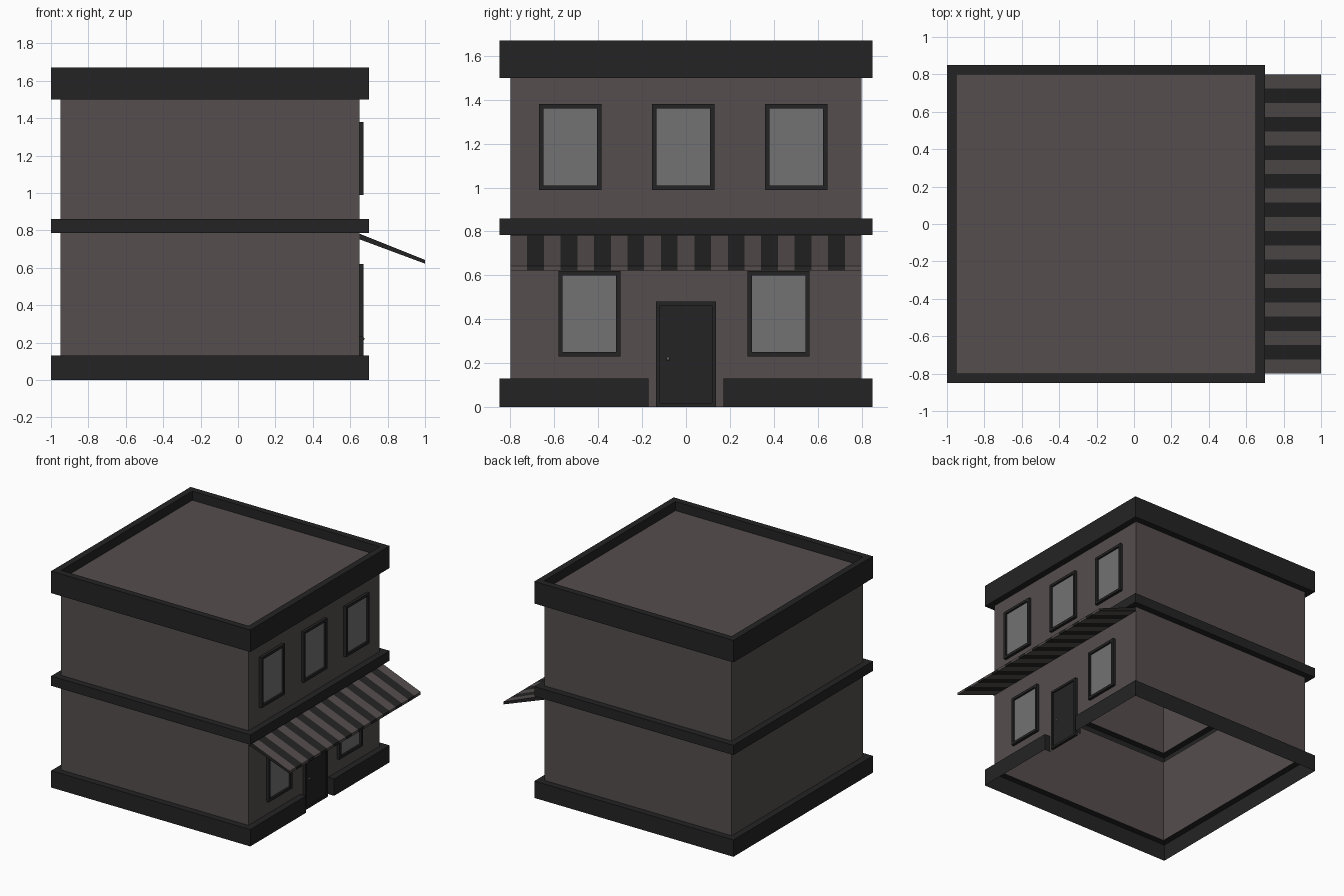
import bpy, bmesh
from mathutils import Matrix

if "Cube" in bpy.data.objects:
    bpy.data.objects.remove(bpy.data.objects["Cube"])

X0, X1, Y, OUT = -0.95, 0.65, 0.80, 0.05   # wall footprint and trim overhang
GAP = 0.172                                # half width of the doorway gap


def material(name, rgb):
    m = bpy.data.materials.new(name)
    m.diffuse_color = (*rgb, 1)
    m.use_nodes = True
    m.node_tree.nodes["Principled BSDF"].inputs["Base Color"].default_value = m.diffuse_color
    return m


WALL = material("wall_paint", (0.09, 0.076, 0.074))
DARK = material("dark_trim", (0.018, 0.0175, 0.018))
GLASS = material("window_glass", (0.17, 0.17, 0.17))


def finish(name, bm, *mats):
    me = bpy.data.meshes.new(name)
    bm.to_mesh(me)
    bm.free()
    for m in mats:
        me.materials.append(m)
    ob = bpy.data.objects.new(name, me)
    bpy.context.collection.objects.link(ob)
    return ob


def skin(bm, rings, closed=True):
    """Join successive rings of points with quads."""
    rows = [[bm.verts.new(p) for p in r] for r in rings]
    for a, b in zip(rows, rows[1:]):
        n = len(a)
        for i in range(n if closed else n - 1):
            j = (i + 1) % n
            bm.faces.new((a[i], a[j], b[j], b[i]))
    return rows


def ring(off, z):
    return [(X1 + off, -Y - off, z), (X1 + off, Y + off, z),
            (X0 - off, Y + off, z), (X0 - off, -Y - off, z)]


def shell(name, profile, mat, cap=False):
    bm = bmesh.new()
    rows = skin(bm, [ring(o, z) for o, z in profile])
    if cap:
        bm.faces.new(rows[-1])
    return finish(name, bm, mat)


def box(bm, lo, hi):
    size = [b - a for a, b in zip(lo, hi)]
    mid = [(a + b) / 2 for a, b in zip(lo, hi)]
    bmesh.ops.create_cube(bm, size=1, matrix=Matrix.Translation(mid) @ Matrix.Diagonal((*size, 1)))


# Hollow shell: thin walls with projecting bands, open underneath
shell("lower_walls", [(0, 0.13), (0, 0.785)], WALL)
shell("middle_band", [(0, 0.785), (OUT, 0.785), (OUT, 0.86), (0, 0.86)], DARK)
shell("upper_walls", [(0, 0.86), (0, 1.50)], WALL)
shell("parapet", [(0, 1.50), (OUT, 1.50), (OUT, 1.67), (0, 1.67), (0, 1.60)], DARK)
shell("roof", [(0, 1.60)], WALL, cap=True)


# Base band, interrupted at the doorway
def base_path(off, z):
    c = ring(off, z)
    return [(X1 + off, GAP, z), *c[1:], c[0], (X1 + off, -GAP, z)]


bm = bmesh.new()
ends = lambda z: [(X1, GAP, z), *base_path(OUT, z), (X1, -GAP, z)]
skin(bm, [ends(0), ends(0.13)], closed=False)
skin(bm, [base_path(OUT, 0.13), base_path(0, 0.13)], closed=False)
bmesh.ops.remove_doubles(bm, verts=bm.verts, dist=1e-4)
finish("base_band", bm, DARK)

# Wall behind the door
bm = bmesh.new()
skin(bm, [[(X1, -GAP, z), (X1, GAP, z)] for z in (0, 0.13)], closed=False)
finish("doorway_wall", bm, WALL)


# Windows: square frame with recessed pane
def rect(x, y, z, hw, hh):
    return [(x, y - hw, z - hh), (x, y + hw, z - hh), (x, y + hw, z + hh), (x, y - hw, z + hh)]


def window(name, y, z, hw=0.142, hh=0.195, t=0.02):
    bm = bmesh.new()
    rows = skin(bm, [rect(X1, y, z, hw, hh), rect(X1 + 0.022, y, z, hw, hh),
                     rect(X1 + 0.022, y, z, hw - t, hh - t),
                     rect(X1 + 0.008, y, z, hw - t, hh - t)])
    bm.faces.new(rows[-1]).material_index = 1
    finish(name, bm, DARK, GLASS)


for i, y in enumerate((-0.528, -0.012, 0.503)):
    window(f"upper_window_{i + 1}", y, 1.185)
for i, y in enumerate((-0.44, 0.422)):
    window(f"lower_window_{i + 1}", y, 0.425)

# Door with recessed leaf
bm = bmesh.new()
rows = skin(bm, [rect(X1, 0, 0.24, 0.136, 0.24), rect(X1 + 0.022, 0, 0.24, 0.136, 0.24),
                 rect(X1 + 0.022, 0, 0.24, 0.119, 0.223),
                 rect(X1 + 0.012, 0, 0.24, 0.119, 0.223)])
bm.faces.new(rows[-1])
finish("door", bm, DARK)

# Door knob
bm = bmesh.new()
bmesh.ops.create_uvsphere(bm, u_segments=12, v_segments=8, radius=0.008,
                          matrix=Matrix.Translation((X1 + 0.018, -0.082, 0.22)))
finish("door_knob", bm, GLASS)

# Striped awning: sloped slab cut into 21 stripes along y
N = 21
section = [(X1, 0.752), (1.0, 0.622), (1.0, 0.642), (X1, 0.782)]
bm = bmesh.new()
rows = skin(bm, [[(x, -Y + 2 * Y * i / N, z) for x, z in section] for i in range(N + 1)])
for i, f in enumerate(bm.faces):
    f.material_index = (i // 4) % 2
for end in (rows[0], rows[-1]):
    bm.faces.new(end).material_index = 1
bmesh.ops.recalc_face_normals(bm, faces=bm.faces)
finish("awning", bm, WALL, DARK)
